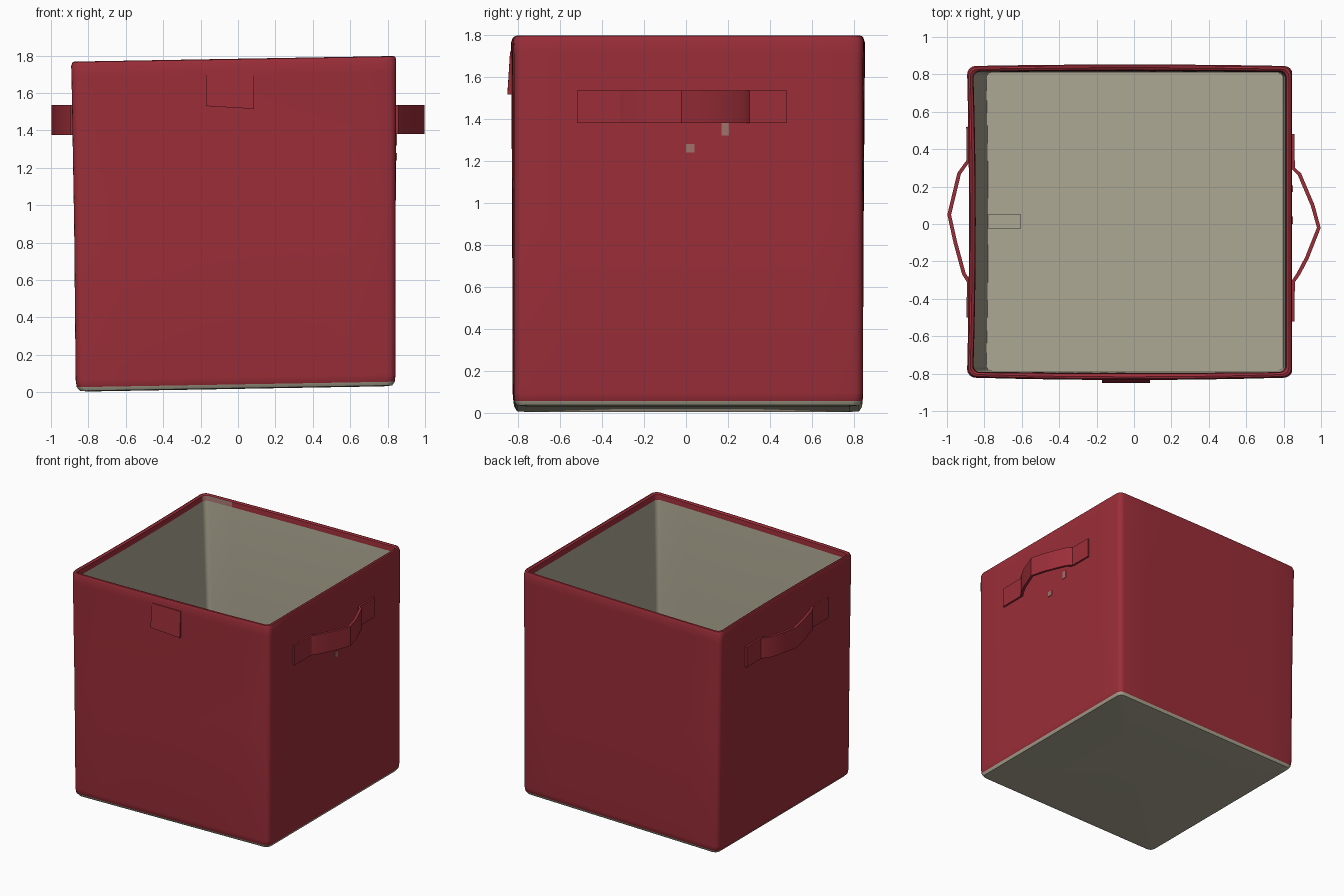
import bpy, bmesh, math
from mathutils import Vector

if "Cube" in bpy.data.objects:
    bpy.data.objects.remove(bpy.data.objects["Cube"])


def material(name, rgb):
    m = bpy.data.materials.new(name)
    m.diffuse_color = (*rgb, 1)
    m.use_nodes = True
    m.node_tree.nodes["Principled BSDF"].inputs["Base Color"].default_value = m.diffuse_color
    return m


RED = material("red fabric", (0.33, 0.027, 0.04))
BEIGE = material("beige lining", (0.42, 0.395, 0.295))
PINK = material("faded pink", (0.36, 0.17, 0.155))


def finish(name, bm, mats, angle=40):
    bmesh.ops.recalc_face_normals(bm, faces=bm.faces)
    me = bpy.data.meshes.new(name)
    bm.to_mesh(me)
    bm.free()
    ob = bpy.data.objects.new(name, me)
    bpy.context.collection.objects.link(ob)
    for m in mats:
        me.materials.append(m)
    bpy.ops.object.select_all(action='DESELECT')
    ob.select_set(True)
    bpy.context.view_layer.objects.active = ob
    bpy.ops.object.shade_smooth_by_angle(angle=math.radians(angle))
    return ob


def ring(x0, x1, y0, y1, z, r, bulge):
    """Rounded rectangle; bulge = outward bow of the front, right, back, left sides."""
    corners = [(x1 - r, y0 + r, -90), (x1 - r, y1 - r, 0),
               (x0 + r, y1 - r, 90), (x0 + r, y0 + r, 180)]
    outward = [(1, 0), (0, 1), (-1, 0), (0, -1)]
    bows = [bulge[1], bulge[2], bulge[3], bulge[0]]
    pts = []
    for i, (cx, cy, a0) in enumerate(corners):
        for k in range(5):
            a = math.radians(a0 + 22.5 * k)
            pts.append(Vector((cx + r * math.cos(a), cy + r * math.sin(a), z)))
        nx, ny, na = corners[(i + 1) % 4]
        o = Vector((*outward[i], 0))
        start = pts[-1].copy()
        a = math.radians(na)
        end = Vector((nx + r * math.cos(a), ny + r * math.sin(a), z))
        for k in range(1, 8):
            t = k / 8
            pts.append(start.lerp(end, t) + o * (bows[i] * 4 * t * (1 - t)))
    for p in pts:                       # the bin leans: right side a little higher
        p.z += 0.015 * p.x / 0.86
    return pts


# Bin body: one skin from the underside, up the outside, over the rim, down to the floor
OUT = (0.012, 0.0, 0.008, -0.010)
INN = (0.005, 0.0, 0.005, -0.012)
rows = [  # x0, x1, y0, y1, z, corner radius, bulge, material above this ring
    (-0.80, 0.78, -0.76, 0.78, 0.018, 0.03, (0, 0, 0, 0), 1),
    (-0.845, 0.825, -0.805, 0.825, 0.022, 0.04, (0, 0, 0, 0), 1),
    (-0.862, 0.838, -0.817, 0.838, 0.042, 0.04, (0.003, 0, 0, 0), 0),
    (-0.868, 0.843, -0.82, 0.842, 0.08, 0.04, (0.005, 0, 0, 0), 0),
    (-0.876, 0.843, -0.82, 0.842, 0.90, 0.04, (0.008, 0, 0.004, 0), 0),
    (-0.890, 0.846, -0.82, 0.844, 1.70, 0.04, OUT, 0),
    (-0.892, 0.846, -0.822, 0.845, 1.76, 0.045, OUT, 0),
    (-0.885, 0.84, -0.815, 0.838, 1.780, 0.045, OUT, 0),
    (-0.875, 0.828, -0.805, 0.828, 1.783, 0.04, OUT, 0),
    (-0.862, 0.815, -0.795, 0.818, 1.775, 0.035, INN, 0),
    (-0.858, 0.808, -0.792, 0.814, 1.735, 0.035, INN, 1),
    (-0.83, 0.80, -0.79, 0.812, 0.90, 0.03, (0, 0, 0, -0.01), 1),
    (-0.79, 0.795, -0.785, 0.81, 0.06, 0.03, (0, 0, 0, -0.01), 1),
]
bm = bmesh.new()
loops = [[bm.verts.new(p) for p in ring(*row[:7])] for row in rows]
n = len(loops[0])
for i in range(len(loops) - 1):
    for k in range(n):
        j = (k + 1) % n
        f = bm.faces.new((loops[i][k], loops[i][j], loops[i + 1][j], loops[i + 1][k]))
        f.material_index = rows[i][7]
        c = f.calc_center_median()
        if i == 9 and c.x < -0.72 and c.y > 0.70:   # worn inner corner
            f.material_index = 2
for loop, z in ((loops[0], 0.03), (loops[-1], 0.06)):
    centre = bm.verts.new((0, 0, z))
    for k in range(n):
        bm.faces.new((loop[k], loop[(k + 1) % n], centre)).material_index = 1
finish("bin_body", bm, [RED, BEIGE, PINK])


# Strap handles on both sides
def strap(name, path, z0, z1, thick):
    bm = bmesh.new()
    cols = []
    for i, p in enumerate(path):
        a = Vector(path[max(i - 1, 0)])
        b = Vector(path[min(i + 1, len(path) - 1)])
        d = (b - a).normalized()
        nrm = Vector((-d.y, d.x)) * thick / 2
        p = Vector(p)
        cols.append([bm.verts.new((*(p + s * nrm), z))
                     for s, z in ((-1, z0), (1, z0), (1, z1), (-1, z1))])
    for a, b in zip(cols, cols[1:]):
        for k in range(4):
            j = (k + 1) % 4
            bm.faces.new((a[k], a[j], b[j], b[k]))
    bm.faces.new(cols[0])
    bm.faces.new(cols[-1])
    return finish(name, bm, [RED], 30)


strap("right_handle", [(0.848, -0.52), (0.85, -0.31), (0.88, -0.265), (0.925, -0.18),
                       (0.988, -0.02), (0.955, 0.10), (0.885, 0.265), (0.85, 0.30),
                       (0.848, 0.48)], 1.38, 1.535, 0.02)
strap("left_handle", [(-0.886, -0.50), (-0.883, -0.31), (-0.91, -0.265), (-0.955, -0.10),
                      (-0.988, 0.05), (-0.935, 0.27), (-0.885, 0.34),
                      (-0.887, 0.52)], 1.375, 1.535, 0.02)


def block(name, corners_low, corners_high, mat):
    """Box lofted between two quads."""
    bm = bmesh.new()
    a = [bm.verts.new(c) for c in corners_low]
    b = [bm.verts.new(c) for c in corners_high]
    bm.faces.new(a)
    bm.faces.new(b)
    for k in range(4):
        j = (k + 1) % 4
        bm.faces.new((a[k], a[j], b[j], b[k]))
    return finish(name, bm, [mat], 30)


def slab(name, x0, x1, y0, y1, z0, z1, mat):
    q = [(x0, y0), (x1, y0), (x1, y1), (x0, y1)]
    return block(name, [(*c, z0) for c in q], [(*c, z1) for c in q], mat)


# Front tag, tapering into the wall at its top
block("front_tag",
      [(-0.17, -0.85, 1.53), (0.085, -0.85, 1.515), (0.085, -0.825, 1.515), (-0.17, -0.825, 1.53)],
      [(-0.17, -0.838, 1.72), (0.085, -0.838, 1.72), (0.085, -0.825, 1.72), (-0.17, -0.825, 1.72)],
      RED)

# Pull tab on the inside floor
slab("floor_tab", -0.79, -0.605, -0.025, 0.05, 0.055, 0.08, BEIGE)

# Worn spots below the right handle
slab("worn_spot_upper", 0.841, 0.849, 0.17, 0.205, 1.32, 1.38, PINK)
slab("worn_spot_lower", 0.841, 0.849, 0.0, 0.04, 1.24, 1.28, PINK)
